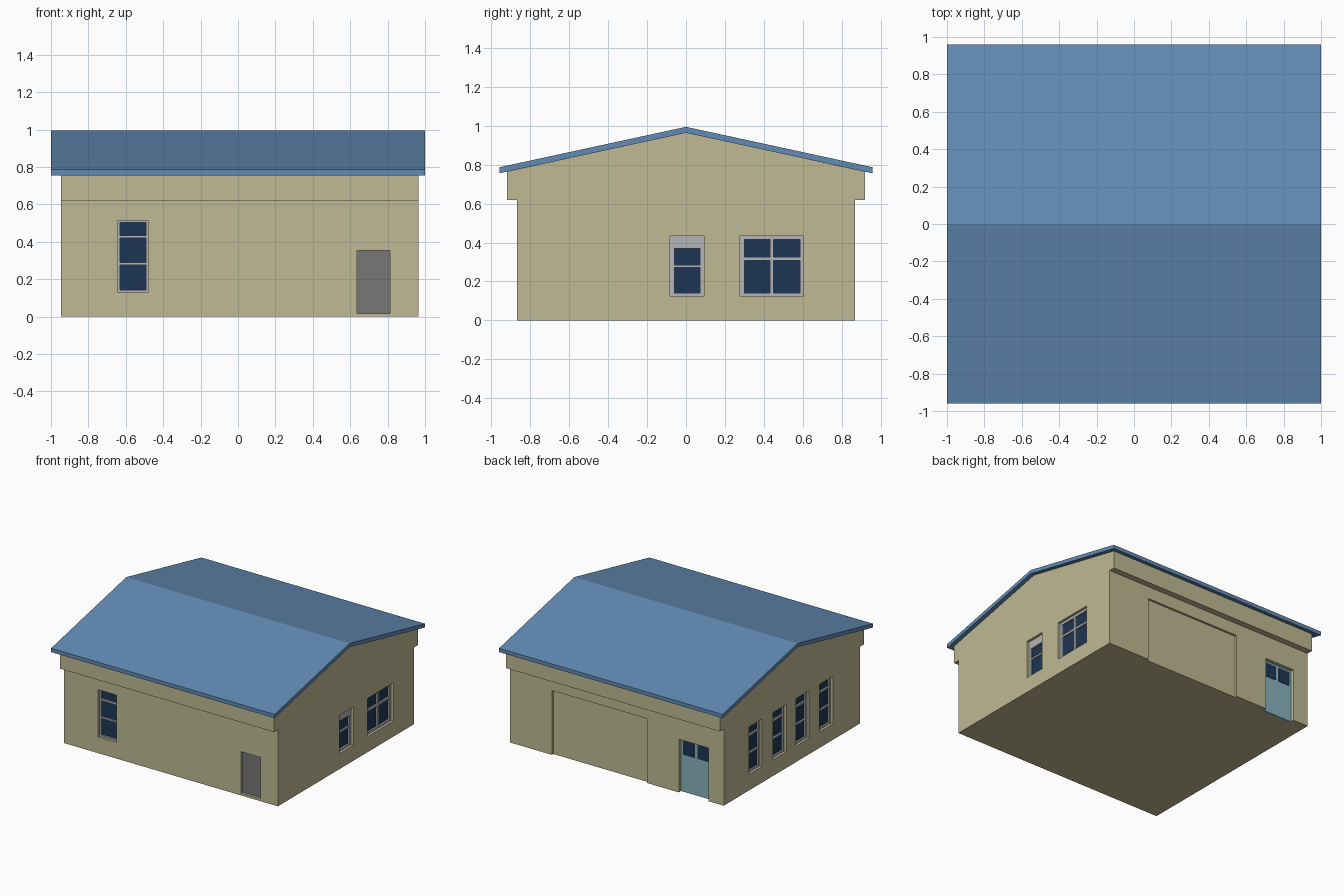
import bpy, bmesh

if "Cube" in bpy.data.objects:
    bpy.data.objects.remove(bpy.data.objects["Cube"])

X0, X1, Y = -0.947, 0.966, 0.87      # wall planes


def material(name, r, g, b):
    m = bpy.data.materials.new(name)
    m.diffuse_color = [(c / 255) ** 2.2 for c in (r, g, b)] + [1]
    m.use_nodes = True
    m.node_tree.nodes["Principled BSDF"].inputs["Base Color"].default_value = m.diffuse_color
    return m


WALL = material("wall_paint", 190, 184, 146)
ROOF = material("roof_blue", 98, 138, 178)
GLASS = material("dark_glass", 34, 57, 84)
FRAME = material("frame_grey", 178, 179, 184)
DOOR = material("door_grey", 118, 118, 118)
BLUE = material("door_blue", 136, 176, 188)


def make(name, bm, mat):
    bmesh.ops.recalc_face_normals(bm, faces=bm.faces)
    me = bpy.data.meshes.new(name)
    bm.to_mesh(me)
    bm.free()
    ob = bpy.data.objects.new(name, me)
    bpy.context.collection.objects.link(ob)
    if mat:
        me.materials.append(mat)
    return ob


def prism(name, profile, x0, x1, mat):
    """Extrude a y-z profile along x."""
    bm = bmesh.new()
    f = bm.faces.new([bm.verts.new((x0, y, z)) for y, z in profile])
    ext = bmesh.ops.extrude_face_region(bm, geom=[f])["geom"]
    bmesh.ops.translate(bm, vec=(x1 - x0, 0, 0),
                        verts=[v for v in ext if isinstance(v, bmesh.types.BMVert)])
    return make(name, bm, mat)


def on_wall(wall, u, d, z):
    """u runs along the wall, d is the depth into it."""
    return {"front": (u, -Y + d, z), "back": (u, Y - d, z),
            "right": (X1 - d, u, z), "left": (X0 + d, u, z)}[wall]


def add_box(bm, wall, u, z, d):
    a, b = on_wall(wall, u[0], d[0], z[0]), on_wall(wall, u[1], d[1], z[1])
    vs = bmesh.ops.create_cube(bm, size=1)["verts"]
    for v in vs:
        v.co = [(p + q) / 2 + c * abs(q - p) for p, q, c in zip(a, b, v.co)]


def boxes(name, wall, specs, mat):
    bm = bmesh.new()
    for s in specs:
        add_box(bm, wall, *s)
    return make(name, bm, mat)


def gaps(outer, panes):
    """Intervals of the outer span not covered by panes."""
    e = [outer[0]] + [v for p in panes for v in p] + [outer[1]]
    return list(zip(e[::2], e[1::2]))


cutters = bmesh.new()


def pocket(wall, u, z, depth):
    add_box(cutters, wall, u, z, (-0.04, depth))


def window(name, wall, u, z, us, zs):
    pocket(wall, u, z, 0.04)
    bars = [(g, z, (0.02, 0.04)) for g in gaps(u, us)]
    bars += [(p, g, (0.02, 0.04)) for p in us for g in gaps(z, zs)]
    boxes(name + "_frame", wall, bars, FRAME)
    boxes(name + "_glass", wall, [(p, q, (0.033, 0.04)) for p in us for q in zs], GLASS)


# Tall three-pane windows: one in front, four on the left
TALL = [(0.142, 0.277), (0.29, 0.42), (0.435, 0.503)]
window("front_window", "front", (-0.642, -0.48), (0.13, 0.513), [(-0.63, -0.492)], TALL)
for i, c in enumerate((0.465, 0.155, -0.135, -0.44)):
    window(f"left_window_{i + 1}", "left", (c - 0.085, c + 0.085), (0.13, 0.513),
           [(c - 0.068, c + 0.068)], TALL)

# Right side windows
window("right_small_window", "right", (-0.083, 0.093), (0.125, 0.435),
       [(-0.06, 0.073)], [(0.142, 0.273), (0.286, 0.37)])
window("right_wide_window", "right", (0.278, 0.605), (0.125, 0.435),
       [(0.3, 0.433), (0.45, 0.585)], [(0.142, 0.308), (0.325, 0.415)])

# Front grey door
pocket("front", (0.637, 0.812), (0.018, 0.354), 0.03)
boxes("front_door", "front", [((0.637, 0.812), (0.018, 0.354), (0.02, 0.03))], DOOR)

# Back blue door with two lights, and shallow garage opening
pocket("back", (-0.81, -0.545), (-0.05, 0.43), 0.045)
boxes("back_door", "back", [((-0.81, -0.545), (0, 0.43), (0.03, 0.045))], BLUE)
boxes("back_door_glass", "back",
      [(u, (0.3, 0.415), (0.027, 0.035)) for u in ((-0.793, -0.692), (-0.663, -0.562))], GLASS)
pocket("back", (-0.262, 0.59), (-0.05, 0.52), 0.018)

# Walls: gabled prism with a thicker band under the eaves
half = [(Y, 0), (Y, 0.62), (0.92, 0.62), (0.92, 0.764)]
walls = prism("walls", half + [(0, 0.965)] + [(-y, z) for y, z in half[::-1]], X0, X1, WALL)
cutter = make("wall_cutter", cutters, WALL)
cutter.hide_render = True
mod = walls.modifiers.new("openings", "BOOLEAN")
mod.operation, mod.solver, mod.object = "DIFFERENCE", "EXACT", cutter
bpy.context.view_layer.objects.active = walls
bpy.ops.object.modifier_apply(modifier=mod.name)
bpy.data.objects.remove(cutter)

# Roof slab
prism("roof", [(-0.96, 0.756), (0, 0.964), (0.96, 0.756), (0.96, 0.787),
               (0, 0.995), (-0.96, 0.787)], -1, 1, ROOF)
